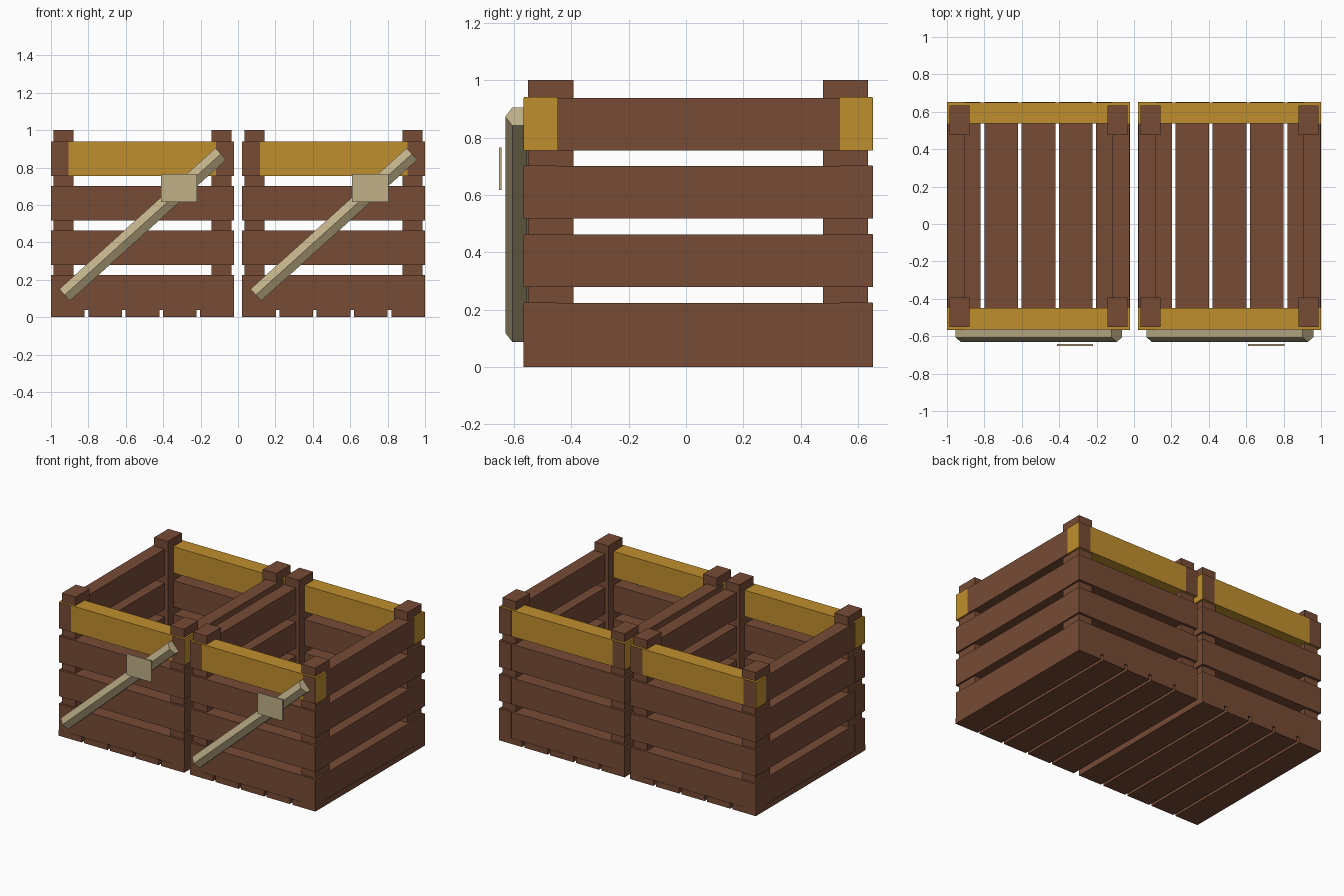
import bpy, bmesh, math
from mathutils import Matrix, Vector

cube = bpy.data.objects.get("Cube")
if cube:
    bpy.data.objects.remove(cube, do_unlink=True)


def material(name, rgb):
    m = bpy.data.materials.new(name)
    m.use_nodes = True
    m.diffuse_color = (*rgb, 1)
    m.node_tree.nodes["Principled BSDF"].inputs["Base Color"].default_value = (*rgb, 1)
    return m


brown = material("brown wood", (0.185, 0.071, 0.036))
gold = material("gold paint", (0.53, 0.275, 0.026))
tan = material("pale wood", (0.53, 0.44, 0.25))


def finish(name, bm, mat):
    mesh = bpy.data.meshes.new(name)
    bm.to_mesh(mesh)
    bm.free()
    mesh.materials.append(mat)
    obj = bpy.data.objects.new(name, mesh)
    bpy.context.collection.objects.link(obj)
    return obj


def box(name, x, y, z, mat):
    """Box from (min, max) pairs on each axis."""
    bm = bmesh.new()
    size = [b - a for a, b in (x, y, z)]
    mid = [(a + b) / 2 for a, b in (x, y, z)]
    bmesh.ops.create_cube(bm, size=1, matrix=Matrix.Translation(mid) @ Matrix.Diagonal((*size, 1)))
    return finish(name, bm, mat)


def hex_bar(name, start, end, radius, mat):
    """Six-sided bar between two points, with one ridge facing the front."""
    a, b = Vector(start), Vector(end)
    axis = (b - a).normalized()
    front = Vector((0, -1, 0))
    rot = Matrix((front, axis.cross(front), axis)).transposed().to_4x4()
    bm = bmesh.new()
    bmesh.ops.create_cone(bm, cap_ends=True, segments=6, radius1=radius, radius2=radius,
                          depth=(b - a).length)
    # Put a corner of the hexagon on the local x axis
    turn = min((math.atan2(v.co.y, v.co.x) for v in bm.verts), key=abs)
    bm.transform(Matrix.Translation((a + b) / 2) @ rot @ Matrix.Rotation(-turn, 4, "Z"))
    return finish(name, bm, mat)


WIDTH, Y0, Y1 = 0.978, -0.567, 0.652
FLOOR, PLANK, PITCH, LIP = 0.04, 0.185, 0.2385, 0.002


def crate(side, x0):
    x1 = x0 + WIDTH

    # Floor slats
    slats, slat_w = 5, 0.18
    step = (WIDTH - slat_w) / (slats - 1)
    for i in range(slats):
        left = x0 + i * step
        box(f"{side}_floor_slat", (left, left + slat_w), (Y0, Y1), (0, FLOOR), brown)

    # Four rows of wall planks, the top front and back ones painted
    for row in range(4):
        z0 = FLOOR + row * PITCH
        z = (z0, z0 + PLANK)
        paint = gold if row == 3 else brown
        box(f"{side}_front_plank", (x0, x1), (Y0 + LIP, -0.45), z, paint)
        box(f"{side}_back_plank", (x0, x1), (0.537, Y1 - LIP), z, paint)
        z = (z0, z0 + PLANK - LIP)
        box(f"{side}_right_plank", (x0 + LIP, x0 + 0.095), (Y0, Y1), z, brown)
        box(f"{side}_left_plank", (x1 - 0.095, x1 - LIP), (Y0, Y1), z, brown)

    # Corner posts
    for x in ((x0 + 0.013, x0 + 0.12), (x1 - 0.12, x1 - 0.013)):
        for y in ((-0.55, -0.393), (0.477, 0.634)):
            box(f"{side}_corner_post", x, y, (FLOOR, 1), brown)

    # Diagonal bar and small plate on the front
    hex_bar(f"{side}_diagonal_bar", (x0 + 0.073, -0.581, 0.119),
            (x0 + 0.908, -0.581, 0.873), 0.049, tan)
    box(f"{side}_front_plate", (x0 + 0.588, x0 + 0.782), (-0.652, -0.6425), (0.617, 0.766), tan)


crate("right", -1)
crate("left", 1 - WIDTH)
